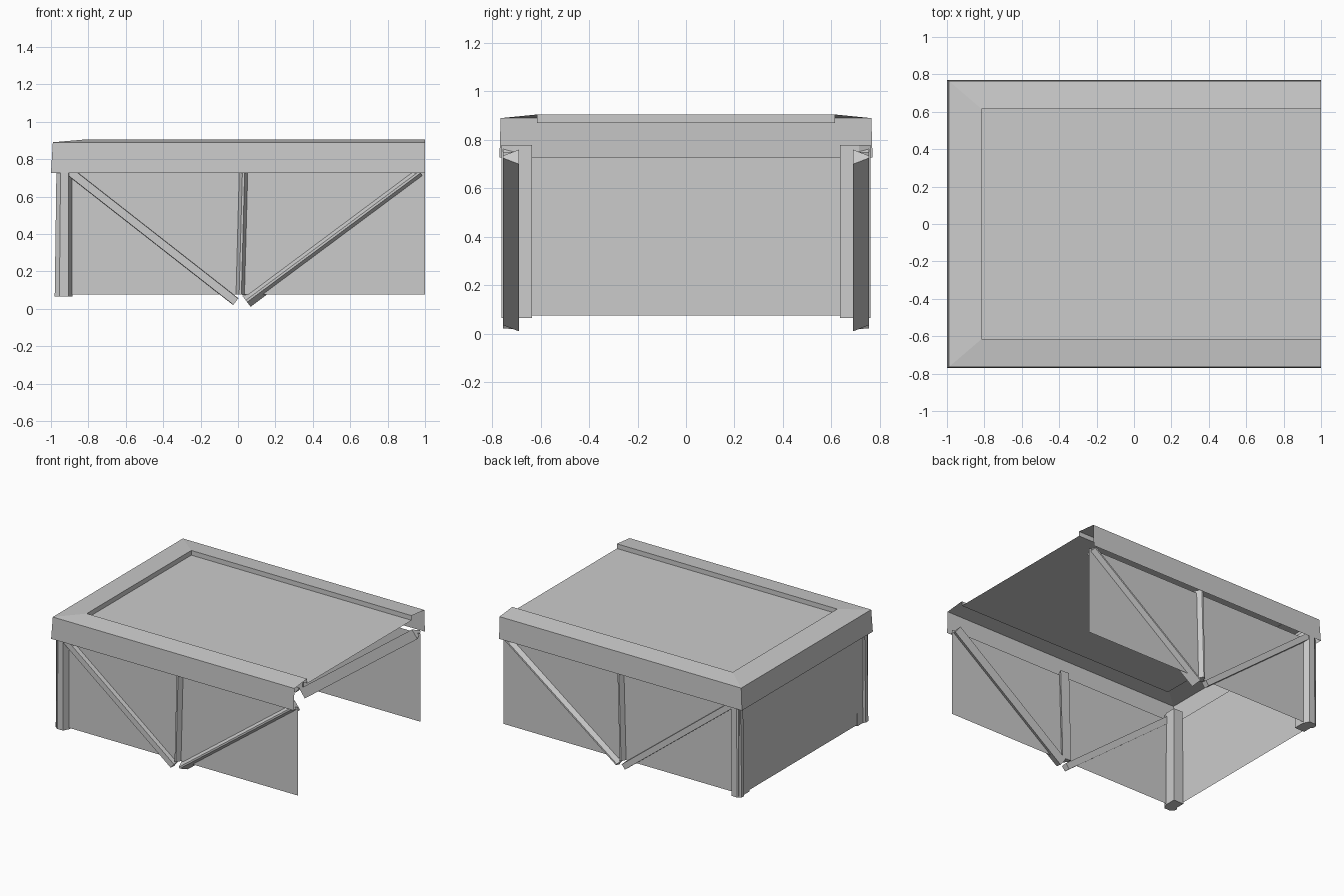
import bpy, bmesh
from mathutils import Vector

if "Cube" in bpy.data.objects:
    bpy.data.objects.remove(bpy.data.objects["Cube"])


def make(name, bm, mirror=False, solid=False):
    if solid:
        bmesh.ops.recalc_face_normals(bm, faces=bm.faces)
    me = bpy.data.meshes.new(name)
    bm.to_mesh(me)
    bm.free()
    ob = bpy.data.objects.new(name, me)
    bpy.context.collection.objects.link(ob)
    if mirror:
        m = ob.modifiers.new("other_side", 'MIRROR')
        m.use_axis = (False, True, False)
        m.use_mirror_merge = False
    return ob


def quad(name, pts, mirror=False):
    bm = bmesh.new()
    bm.faces.new([bm.verts.new(p) for p in pts])
    return make(name, bm, mirror)


def loft(name, a, b):
    """Closed prism between two matching outlines, mirrored front/back."""
    bm = bmesh.new()
    va = [bm.verts.new(p) for p in a]
    vb = [bm.verts.new(p) for p in b]
    n = len(va)
    for i in range(n):
        j = (i + 1) % n
        bm.faces.new((va[i], va[j], vb[j], vb[i]))
    bm.faces.new(va[::-1])
    bm.faces.new(vb)
    return make(name, bm, True, True)


def rib(name, start, end, profile):
    """Bar along the front wall; profile is (offset across bar, depth)."""
    s, e = Vector((start[0], 0, start[1])), Vector((end[0], 0, end[1]))
    d = (e - s).normalized()
    across = Vector((-d.z, 0, d.x))
    ring = lambda c: [c + across * n + Vector((0, -y, 0)) for n, y in profile]
    return loft(name, ring(s), ring(e))


# Hollow U-shaped rim, open at the right, with the recessed lid panel
bm = bmesh.new()
rows = []
for x, y, z in ((-1, .77, .727), (-.99, .765, .89), (-.815, .615, .905), (-.815, .615, .87)):
    rows.append([bm.verts.new(p) for p in ((1, -y, z), (x, -y, z), (x, y, z), (1, y, z))])
for a, b in zip(rows, rows[1:]):
    for i in range(3):
        bm.faces.new((a[i + 1], a[i], b[i], b[i + 1]))
bm.faces.new(rows[-1])
bmesh.ops.recalc_face_normals(bm, faces=bm.faces)
lid = make("rim_and_lid", bm)
if max(lid.data.polygons, key=lambda p: p.area).normal.z < 0:
    lid.data.flip_normals()

# Thin walls
quad("side_wall", [(-.965, -.72, .075), (1, -.72, .075), (1, -.72, .73), (-.965, -.72, .73)], True)
quad("end_wall", [(-.965, .76, .075), (-.965, -.76, .075), (-.965, -.76, .73), (-.965, .76, .73)])

# Corner posts, slightly narrower at the top
outline = [(-.967, .635), (-.967, .70), (-.98, .715), (-.98, .745),
           (-.955, .762), (-.907, .762), (-.885, .715), (-.885, .635)]
loft("corner_post",
     [(x, -y, .065) for x, y in outline],
     [(-.928 + (x + .932) * .88, -y, .78) for x, y in outline])

# Middle uprights and diagonal braces
ridge = [(-.037, .69), (-.006, .755), (.006, .755), (.037, .69)]
rib("middle_upright", (.012, .075), (.03, .75), ridge)
rib("left_brace", (-.012, .038), (-.915, .745),
    [(-.023, .712), (-.021, .755), (.021, .755), (.023, .712)])
rib("right_brace", (.045, .04), (.972, .73), ridge)
